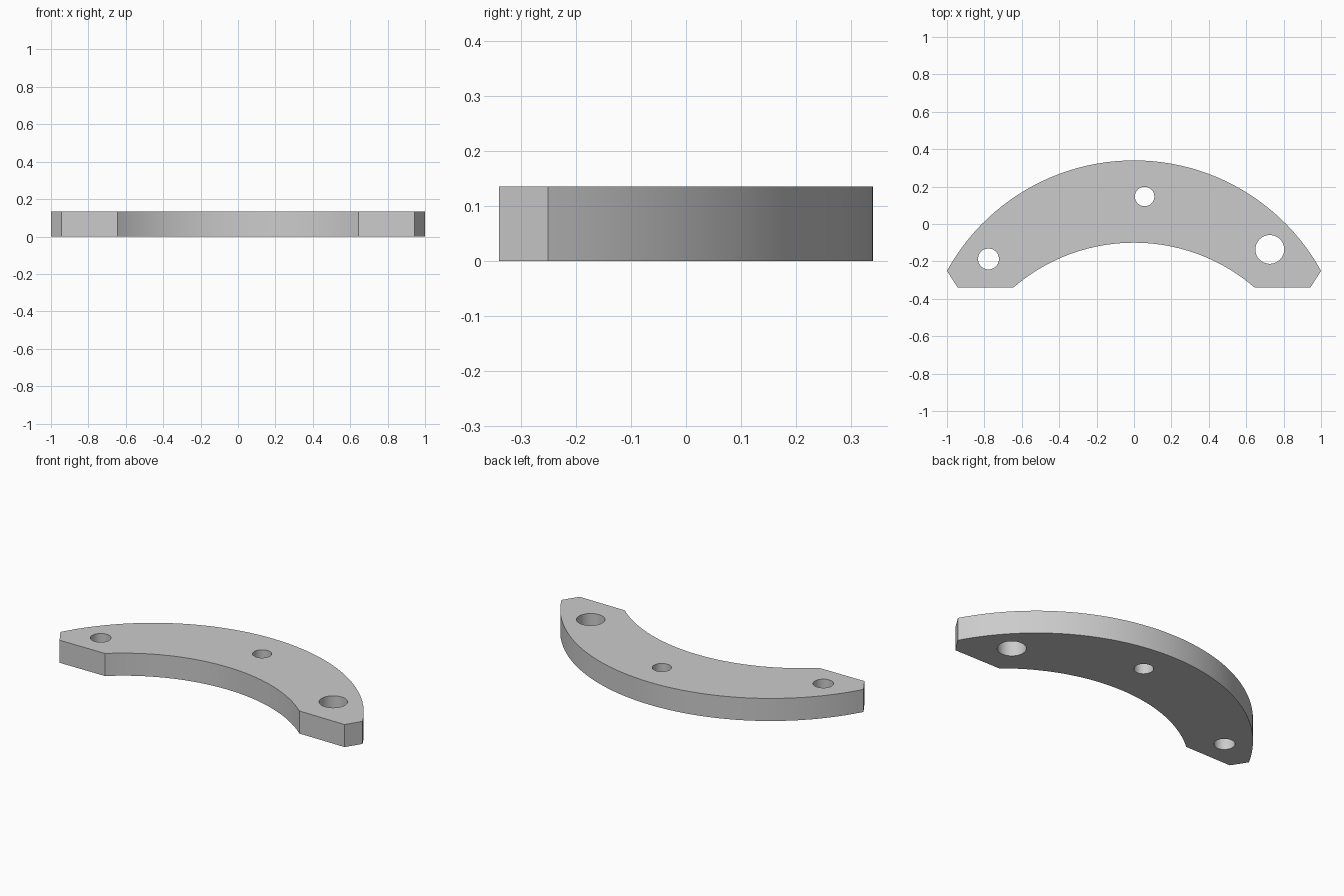
import bpy, bmesh, math

if "Cube" in bpy.data.objects:
    bpy.data.objects.remove(bpy.data.objects["Cube"])

HEIGHT = 0.135


def arc(cy, radius, half_width, steps):
    """Points from -half_width to +half_width on the top of a circle at (0, cy)."""
    a = math.asin(half_width / radius)
    angles = [-a + 2 * a * i / steps for i in range(steps + 1)]
    return [(radius * math.sin(t), cy + radius * math.cos(t)) for t in angles]


def circle(x, y, radius, steps=40):
    angles = [2 * math.pi * i / steps for i in range(steps)]
    return [(x + radius * math.cos(t), y + radius * math.sin(t)) for t in angles]


# Outline: outer arc, clipped right foot, inner arc, clipped left foot
outline = arc(-0.802, 1.142, 1.0, 48)
outline += [(0.943, -0.34)]
outline += arc(-1.087, 0.987, 0.643, 40)[::-1]
outline += [(-0.943, -0.34)]

# Three through holes
holes = [circle(-0.778, -0.187, 0.056),
         circle(0.057, 0.147, 0.052),
         circle(0.726, -0.136, 0.077)]

# Extruded flat profile
curve = bpy.data.curves.new("plate_profile", 'CURVE')
curve.dimensions = '2D'
curve.fill_mode = 'BOTH'
curve.extrude = HEIGHT / 2
for points in [outline] + holes:
    spline = curve.splines.new('POLY')
    spline.points.add(len(points) - 1)
    for p, (x, y) in zip(spline.points, points):
        p.co = (x, y, 0, 1)
    spline.use_cyclic_u = True

plate = bpy.data.objects.new("curved_plate", curve)
bpy.context.collection.objects.link(plate)
bpy.context.view_layer.objects.active = plate
plate.select_set(True)
bpy.ops.object.convert(target='MESH')
plate = bpy.context.object
plate.name = "curved_plate"

# Weld the caps to the walls and set the base on the ground
bm = bmesh.new()
bm.from_mesh(plate.data)
bmesh.ops.remove_doubles(bm, verts=bm.verts, dist=0.0005)
bmesh.ops.recalc_face_normals(bm, faces=bm.faces)
bmesh.ops.translate(bm, verts=bm.verts, vec=(0, 0, HEIGHT / 2))
bm.to_mesh(plate.data)
bm.free()

# Plain grey finish
grey = bpy.data.materials.new("light_grey")
grey.diffuse_color = (0.6, 0.6, 0.6, 1)
grey.use_nodes = True
grey.node_tree.nodes["Principled BSDF"].inputs["Base Color"].default_value = grey.diffuse_color
plate.data.materials.clear()
plate.data.materials.append(grey)
bpy.ops.object.shade_smooth_by_angle(angle=math.radians(30))
